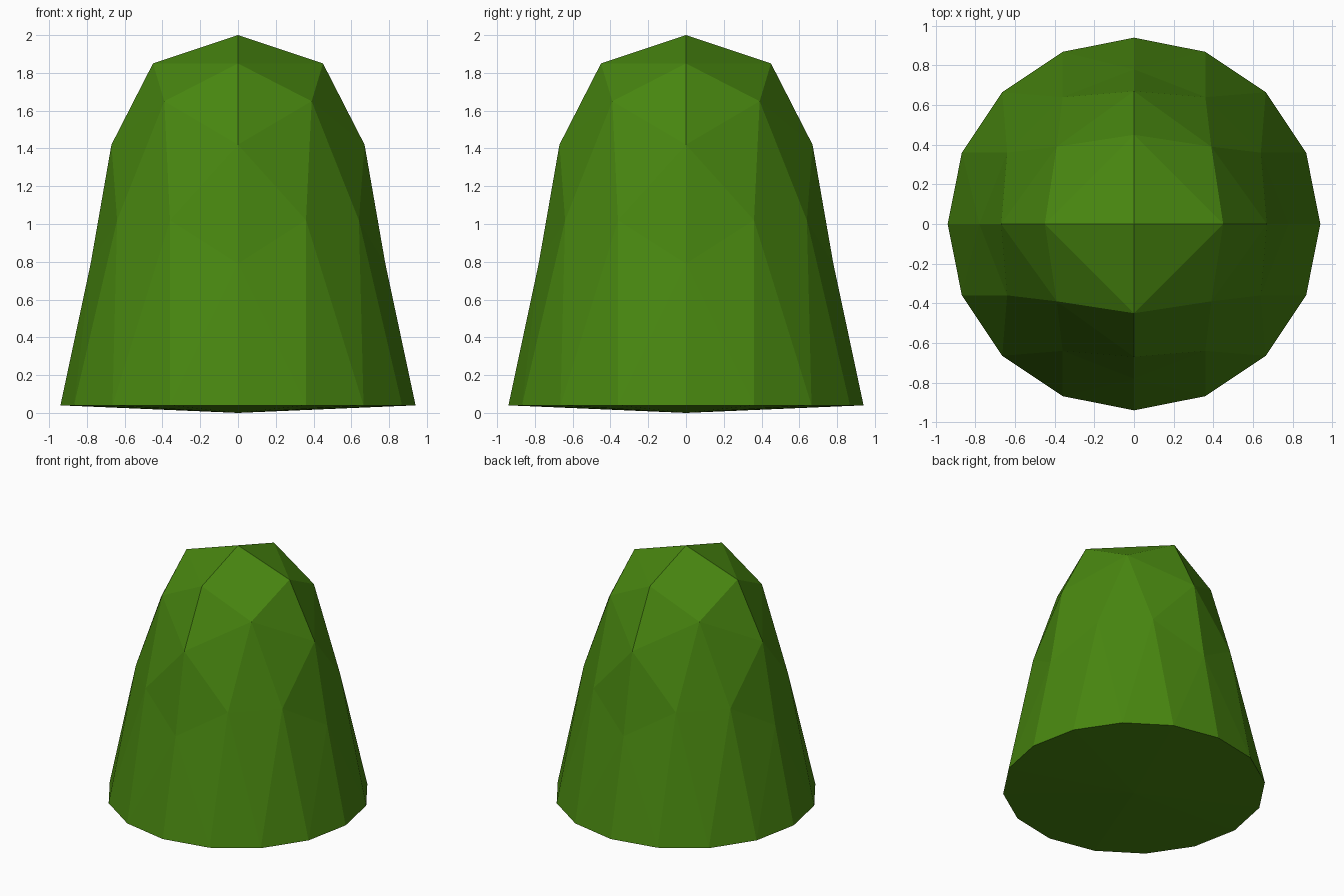
import bpy
import bmesh
from math import cos, sin, pi
from mathutils import Matrix, Vector

cube = bpy.data.objects.get("Cube")
if cube:
    bpy.data.objects.remove(cube, do_unlink=True)

# Leaf colour
leaf = bpy.data.materials.new("leaf_green")
leaf.use_nodes = True
colour = (0.065, 0.24, 0.005, 1)
leaf.diffuse_color = colour
bsdf = next(n for n in leaf.node_tree.nodes if n.type == 'BSDF_PRINCIPLED')
bsdf.inputs["Base Color"].default_value = colour
bsdf.inputs["Roughness"].default_value = 0.9

# One quarter of each ring, from the crown down to the round rim
RIM_RADIUS, RIM_HEIGHT = 0.94, 0.04
quarters = [
    [(0.45, 0, 1.85)],
    [(0.67, 0, 1.42), (0.39, 0.39, 1.65)],
    [(0.78, 0, 0.79), (0.64, 0.36, 1.02), (0.36, 0.64, 1.02)],
    [(RIM_RADIUS * cos(j * pi / 8), RIM_RADIUS * sin(j * pi / 8), RIM_HEIGHT)
     for j in range(4)],
]

bm = bmesh.new()
rings = [[bm.verts.new((0, 0, 2))]]
for quarter in quarters:
    rings.append([bm.verts.new(Matrix.Rotation(q * pi / 2, 3, 'Z') @ Vector(p))
                  for q in range(4) for p in quarter])


def at(ring, index):
    return ring[index % len(ring)]


# Foliage facets: each ring has one more point per quarter than the ring above
for k in range(4):
    upper, lower = rings[k], rings[k + 1]
    for q in range(4):
        for j in range(k + 1):
            u, l = q * k + j, q * (k + 1) + j
            bm.faces.new((at(upper, u), at(lower, l), at(lower, l + 1)))
            if j < k:
                bm.faces.new((at(upper, u), at(lower, l + 1), at(upper, u + 1)))

# Shallow underside
bottom = bm.verts.new((0, 0, 0))
rim = rings[-1]
for i in range(len(rim)):
    bm.faces.new((bottom, at(rim, i + 1), rim[i]))

bmesh.ops.recalc_face_normals(bm, faces=bm.faces)
mesh = bpy.data.meshes.new("bush_foliage")
bm.to_mesh(mesh)
bm.free()
mesh.materials.append(leaf)
bush = bpy.data.objects.new("bush_foliage", mesh)
bpy.context.collection.objects.link(bush)
